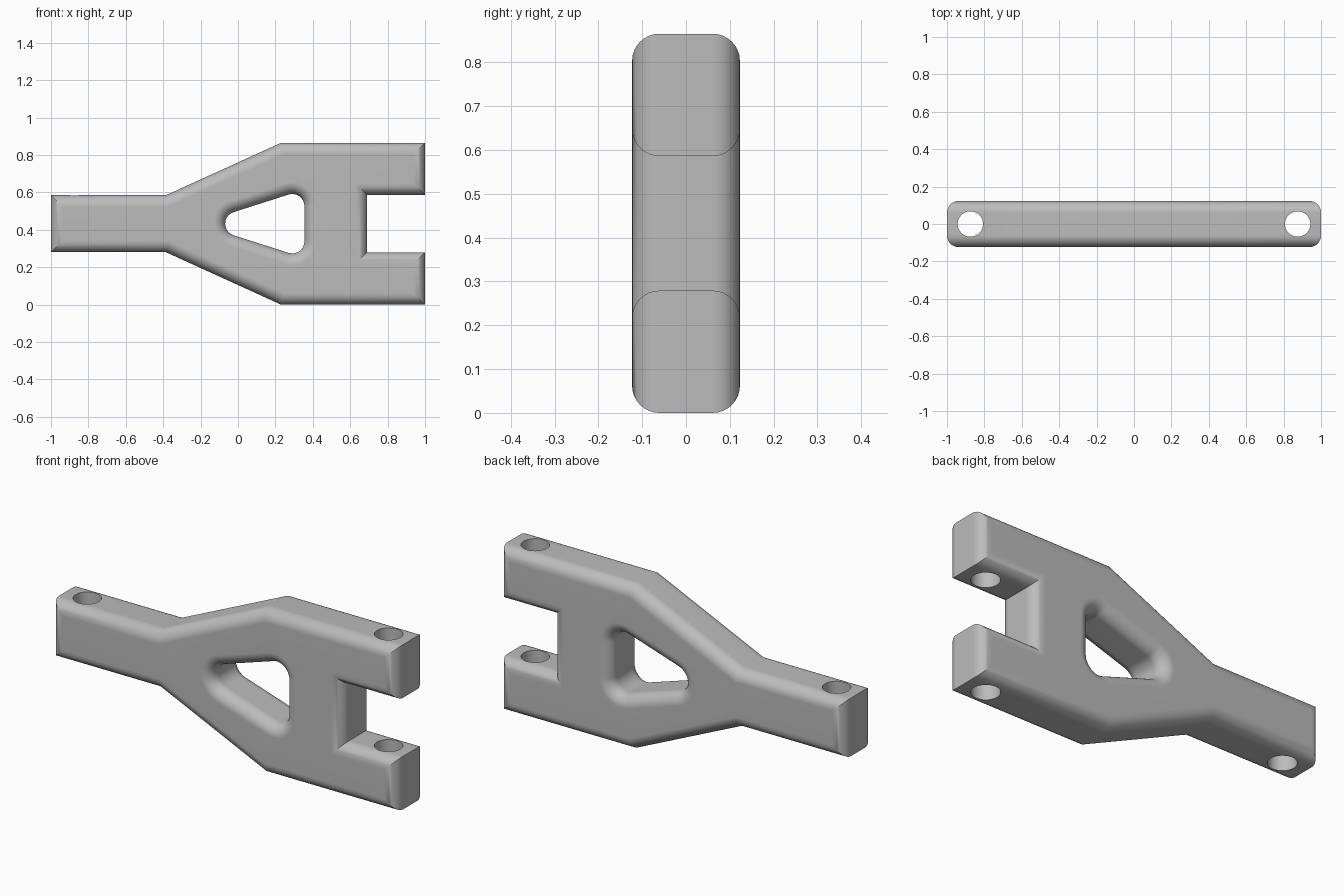
import bpy, bmesh, math
from mathutils import Vector

if "Cube" in bpy.data.objects:
    bpy.data.objects.remove(bpy.data.objects["Cube"], do_unlink=True)

HALF_T, FILLET, STEPS = 0.123, 0.062, 8
MID = 0.4325

grey = bpy.data.materials.new("grey plastic")
grey.use_nodes = True
colour = (0.5, 0.5, 0.5, 1)
grey.diffuse_color = colour
bsdf = next(n for n in grey.node_tree.nodes if n.type == 'BSDF_PRINCIPLED')
bsdf.inputs["Base Color"].default_value = colour


def offset(loop, d):
    """Move a closed loop d to its left with mitred corners."""
    out = []
    for i, p in enumerate(loop):
        a = (p - loop[i - 1]).normalized()
        b = (loop[(i + 1) % len(loop)] - p).normalized()
        na, nb = Vector((-a.y, a.x)), Vector((-b.y, b.x))
        out.append(p + (na + nb) * d / (1 + na.dot(nb)))
    return out


def rounded(corners, r, n=10):
    """Replace each corner by an arc of radius r."""
    out = []
    for i, p in enumerate(corners):
        a = (corners[i - 1] - p).normalized()
        b = (corners[(i + 1) % len(corners)] - p).normalized()
        half = a.angle(b) / 2
        centre = p + (a + b).normalized() * r / math.sin(half)
        start = p + a * r / math.tan(half) - centre
        end = p + b * r / math.tan(half) - centre
        sweep = math.atan2(start.x * end.y - start.y * end.x, start.dot(end))
        for k in range(n + 1):
            t = sweep * k / n
            c, s = math.cos(t), math.sin(t)
            out.append(centre + Vector((start.x * c - start.y * s, start.x * s + start.y * c)))
    return out


# Arm outline: lower half mirrored to the upper half, counter-clockwise
lower = [(-1, 0.28), (-0.385, 0.28), (0.23, 0), (1, 0), (1, 0.279), (0.69, 0.279)]
outline = [Vector(p) for p in lower]
outline += [Vector((x, 2 * MID - z)) for x, z in reversed(lower)]

# Triangular window, clockwise so that its fillet cuts into the body
window = rounded([Vector((-0.217, MID)), Vector((0.355, MID + 0.183)),
                  Vector((0.355, MID - 0.183))], 0.065)

# Cross-section of the rim, back to front: (inset, y)
quarter = [(FILLET * (1 - math.cos(t)), HALF_T - FILLET + FILLET * math.sin(t))
           for t in (math.pi / 2 * k / STEPS for k in range(STEPS + 1))]
rim = [(d, y) for d, y in reversed(quarter)] + [(d, -y) for d, y in quarter]

bm = bmesh.new()
caps = ([], [])
for loop in (outline, window):
    rings = [[bm.verts.new((p.x, y, p.y)) for p in offset(loop, d)] for d, y in rim]
    n = len(loop)
    for r0, r1 in zip(rings, rings[1:]):
        for i in range(n):
            j = (i + 1) % n
            bm.faces.new((r0[i], r0[j], r1[j], r1[i]))
    for cap, ring in zip(caps, (rings[0], rings[-1])):
        cap += [bm.edges.get((ring[i], ring[(i + 1) % n])) for i in range(n)]
for cap in caps:
    bmesh.ops.triangle_fill(bm, use_beauty=True, use_dissolve=False, edges=cap)
bmesh.ops.recalc_face_normals(bm, faces=bm.faces)
mesh = bpy.data.meshes.new("suspension_arm")
bm.to_mesh(mesh)
bm.free()
mesh.materials.append(grey)
arm = bpy.data.objects.new("suspension_arm", mesh)
bpy.context.collection.objects.link(arm)

# Vertical pin holes at both ends
for x in (-0.875, 0.875):
    bpy.ops.mesh.primitive_cylinder_add(vertices=48, radius=0.068, depth=2, location=(x, 0, MID))
    cutter = bpy.context.object
    cutter.name = "pin_hole_cutter"
    cutter.hide_render = True
    cutter.data.materials.append(grey)
    bpy.ops.object.select_all(action='DESELECT')
    bpy.context.view_layer.objects.active = arm
    arm.select_set(True)
    cut = arm.modifiers.new("pin_hole", 'BOOLEAN')
    cut.operation, cut.solver, cut.object = 'DIFFERENCE', 'EXACT', cutter
    bpy.ops.object.modifier_apply(modifier=cut.name)
    bpy.data.objects.remove(cutter, do_unlink=True)

# Smooth fillets, crisp corners
bpy.ops.object.shade_smooth_by_angle(angle=math.radians(25))
weighted = arm.modifiers.new("even_shading", 'WEIGHTED_NORMAL')
weighted.keep_sharp = True
